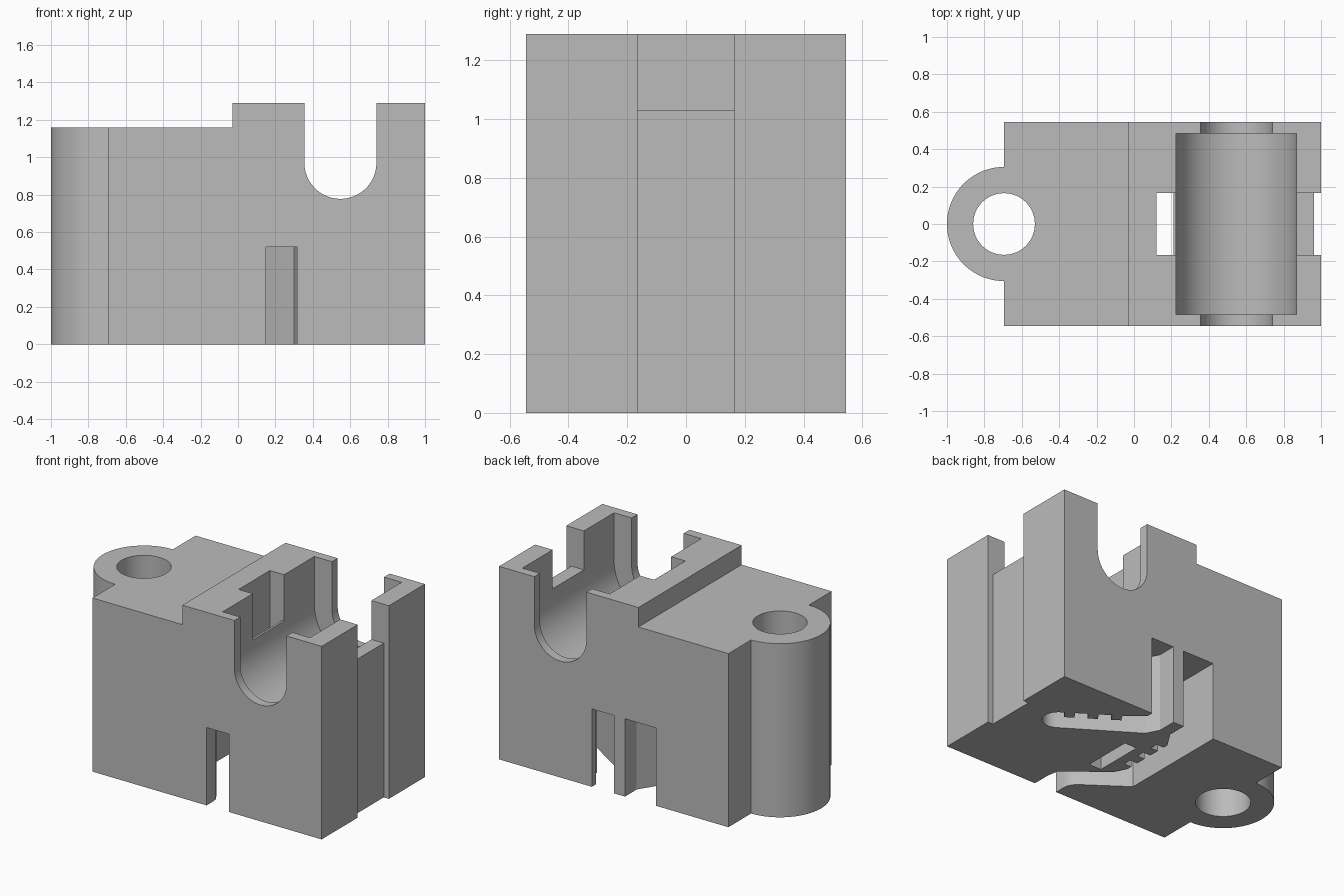
import bpy, bmesh, math
from mathutils import Vector

if "Cube" in bpy.data.objects:
    bpy.data.objects.remove(bpy.data.objects["Cube"], do_unlink=True)

GREY = (0.5, 0.5, 0.5, 1)
mat = bpy.data.materials.new("grey plastic")
mat.use_nodes = True
mat.diffuse_color = GREY
mat.node_tree.nodes["Principled BSDF"].inputs["Base Color"].default_value = GREY


def arc(cx, cy, r, start, end, n=24):
    """Points along a circular arc, angles in degrees."""
    angles = [math.radians(start + (end - start) * i / n) for i in range(n + 1)]
    return [(cx + r * math.cos(a), cy + r * math.sin(a)) for a in angles]


def toothed(p, q, n, depth):
    """Edge from p to q with n square teeth stepping to its left."""
    p, q = Vector(p), Vector(q)
    d = q - p
    side = Vector((-d.y, d.x)).normalized() * depth
    pts = [p]
    for i in range(n):
        a, b = p + d * ((i + 0.28) / n), p + d * ((i + 0.72) / n)
        pts += [a, a + side, b + side, b]
    return [tuple(v) for v in pts + [q]]


def prism(name, pts, lo, hi, axis="z"):
    """Extrude a plan (axis z) or a front profile (axis y)."""
    bm = bmesh.new()

    def place(u, v, w):
        return (u, v, w) if axis == "z" else (u, w, v)

    face = bm.faces.new([bm.verts.new(place(u, v, lo)) for u, v in pts])
    new = bmesh.ops.extrude_face_region(bm, geom=[face])["geom"]
    verts = [g for g in new if isinstance(g, bmesh.types.BMVert)]
    bmesh.ops.translate(bm, verts=verts, vec=place(0, 0, hi - lo))
    bmesh.ops.recalc_face_normals(bm, faces=bm.faces)
    mesh = bpy.data.meshes.new(name)
    bm.to_mesh(mesh)
    bm.free()
    mesh.materials.append(mat)
    obj = bpy.data.objects.new(name, mesh)
    bpy.context.collection.objects.link(obj)
    return obj


def rect(x0, x1, y0, y1):
    return [(x0, y0), (x1, y0), (x1, y1), (x0, y1)]


def groove(x, z, r):
    """U-shaped profile open at the top."""
    return [(x + r, 1.5)] + arc(x, z, r, 0, -180, 40) + [(x - r, 1.5)]


HALF, EAR_X, EAR_R = 0.545, -0.695, 0.305

# Block with a rounded screw ear on one end
body = prism("bearing_block",
             [(EAR_X, -HALF), (1, -HALF), (1, HALF), (EAR_X, HALF)]
             + arc(EAR_X, 0, EAR_R, 90, 270, 40), 0, 1.29)

# Belt channels: a blind one and a through one, each with a toothed wall
blind_belt = ([(0.15, 0.6), (0.15, 0.42), (0.194, 0.336), (0.646, 0.046)]
              + arc(0.70, 0.12, 0.09, -115, 45, 12)
              + toothed((0.754, 0.195), (0.40, 0.43), 3, 0.055)
              + [(0.315, 0.50), (0.315, 0.6)])
through_belt = ([(-0.16, 0.6), (-0.16, -0.20), (0.12, -0.40), (0.145, -0.44),
                 (0.15, -0.48), (0.15, -0.6), (0.315, -0.6), (0.315, -0.42),
                 (0.30, -0.348), (0.04, -0.14)]
                + toothed((0, -0.06), (0, 0.31), 3, -0.055)
                + [(0.07, 0.42), (0.07, 0.6)])

TIE = 0.165
cutters = [
    # Lower shelf and screw hole
    prism("shelf_cut", rect(-1.2, -0.03, -0.7, 0.7), 1.16, 1.5),
    prism("screw_hole_cut", arc(EAR_X, 0, 0.165, 0, 352.5, 47), -0.2, 1.4),
    # Bearing seat and its narrower end openings
    prism("seat_cut", groove(0.5475, 0.97, 0.3225), -0.483, 0.485, "y"),
    prism("rod_cut", groove(0.5475, 0.97, 0.1925), -0.7, 0.7, "y"),
    # Tie strap slots and notches
    prism("inner_tie_cut", rect(0.12, 0.21, -TIE, TIE), -0.2, 1.5),
    prism("outer_tie_cut", rect(0.962, 1.2, -TIE, TIE), -0.2, 1.5),
    prism("inner_notch_cut", rect(0.15, 0.4, -TIE, TIE), 0.98, 1.5),
    prism("outer_notch_cut", rect(0.7, 1.1, -TIE, TIE), 1.03, 1.5),
    # Belt channels
    prism("blind_belt_cut", blind_belt, -0.2, 0.52),
    prism("through_belt_cut", through_belt, -0.2, 0.52),
]

bpy.ops.object.select_all(action="DESELECT")
body.select_set(True)
bpy.context.view_layer.objects.active = body
for cutter in cutters:
    cutter.hide_render = True
    mod = body.modifiers.new(cutter.name, "BOOLEAN")
    mod.operation, mod.solver, mod.object = "DIFFERENCE", "EXACT", cutter
    bpy.ops.object.modifier_apply(modifier=mod.name)
    bpy.data.objects.remove(cutter, do_unlink=True)

bpy.ops.object.shade_smooth_by_angle(angle=math.radians(25))
